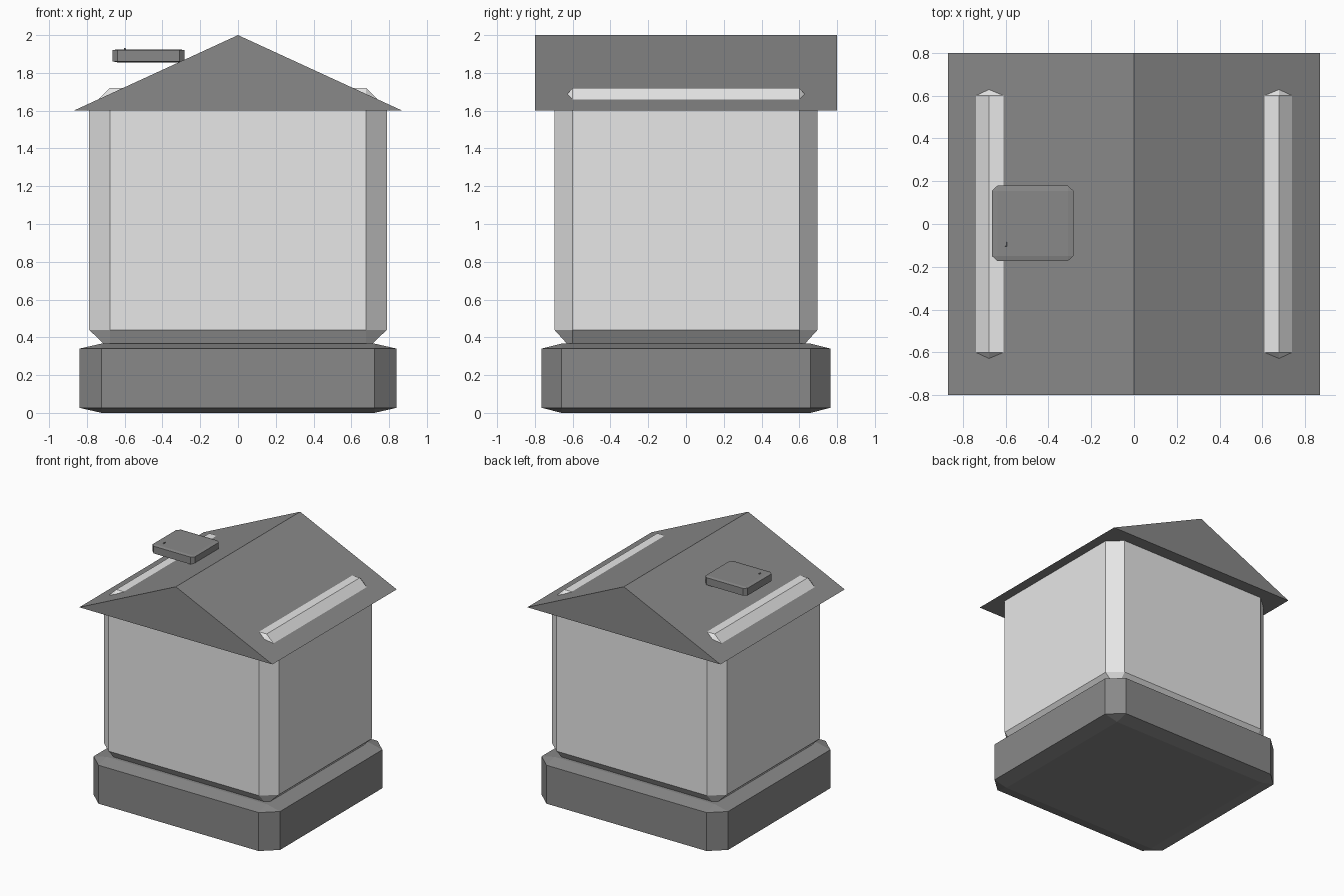
import bpy
import bmesh
from mathutils import Vector

cube = bpy.data.objects.get("Cube")
if cube:
    bpy.data.objects.remove(cube, do_unlink=True)


def make_material(name, value):
    mat = bpy.data.materials.new(name)
    mat.use_nodes = True
    colour = (value, value, value, 1)
    mat.diffuse_color = colour
    mat.node_tree.nodes["Principled BSDF"].inputs["Base Color"].default_value = colour
    return mat


light_grey = make_material("light grey", 0.8)
dark_grey = make_material("dark grey", 0.25)


def add_object(name, bm, mat):
    bmesh.ops.recalc_face_normals(bm, faces=bm.faces)
    mesh = bpy.data.meshes.new(name)
    bm.to_mesh(mesh)
    bm.free()
    mesh.materials.append(mat)
    obj = bpy.data.objects.new(name, mesh)
    bpy.context.collection.objects.link(obj)
    return obj


def chamfered_box(name, low, high, chamfer, mat):
    """Box with flat cut edges and corners; the cut has its own size on each axis."""
    low, high, chamfer = Vector(low), Vector(high), Vector(chamfer)
    centre, half = (low + high) / 2, (high - low) / 2
    bm = bmesh.new()
    for sx in (-1, 1):
        for sy in (-1, 1):
            for sz in (-1, 1):
                for axis in range(3):
                    corner = half - chamfer
                    corner[axis] = half[axis]
                    bm.verts.new(centre + corner * Vector((sx, sy, sz)))
    hull = bmesh.ops.convex_hull(bm, input=bm.verts)
    bmesh.ops.dissolve_limit(bm, angle_limit=0.01, verts=bm.verts, edges=bm.edges)
    return add_object(name, bm, mat)


# Plinth, and walls whose top shoulders show through the roof
chamfered_box("base", (-0.84, -0.765, 0), (0.84, 0.765, 0.367), (0.118, 0.107, 0.027), dark_grey)
chamfered_box("walls", (-0.788, -0.697, 0.333), (0.788, 0.697, 1.72), (0.11, 0.097, 0.107), light_grey)

# Gable roof: a closed triangular prism
bm = bmesh.new()
gable = bm.faces.new([bm.verts.new(p) for p in
                      ((-0.87, -0.8, 1.6), (0.87, -0.8, 1.6), (0, -0.8, 2))])
extruded = bmesh.ops.extrude_face_region(bm, geom=[gable], use_keep_orig=True)["geom"]
bmesh.ops.translate(bm, vec=(0, 1.6, 0),
                    verts=[v for v in extruded if isinstance(v, bmesh.types.BMVert)])
add_object("roof", bm, dark_grey)

# Flat slab hovering over the right slope, with a tiny stud on it
chamfered_box("roof_slab", (-0.665, -0.173, 1.856), (-0.283, 0.179, 1.925), (0.026, 0.024, 0.005), dark_grey)
chamfered_box("slab_stud", (-0.604, -0.105, 1.915), (-0.594, -0.083, 1.931), (0.001, 0.001, 0.001), dark_grey)
